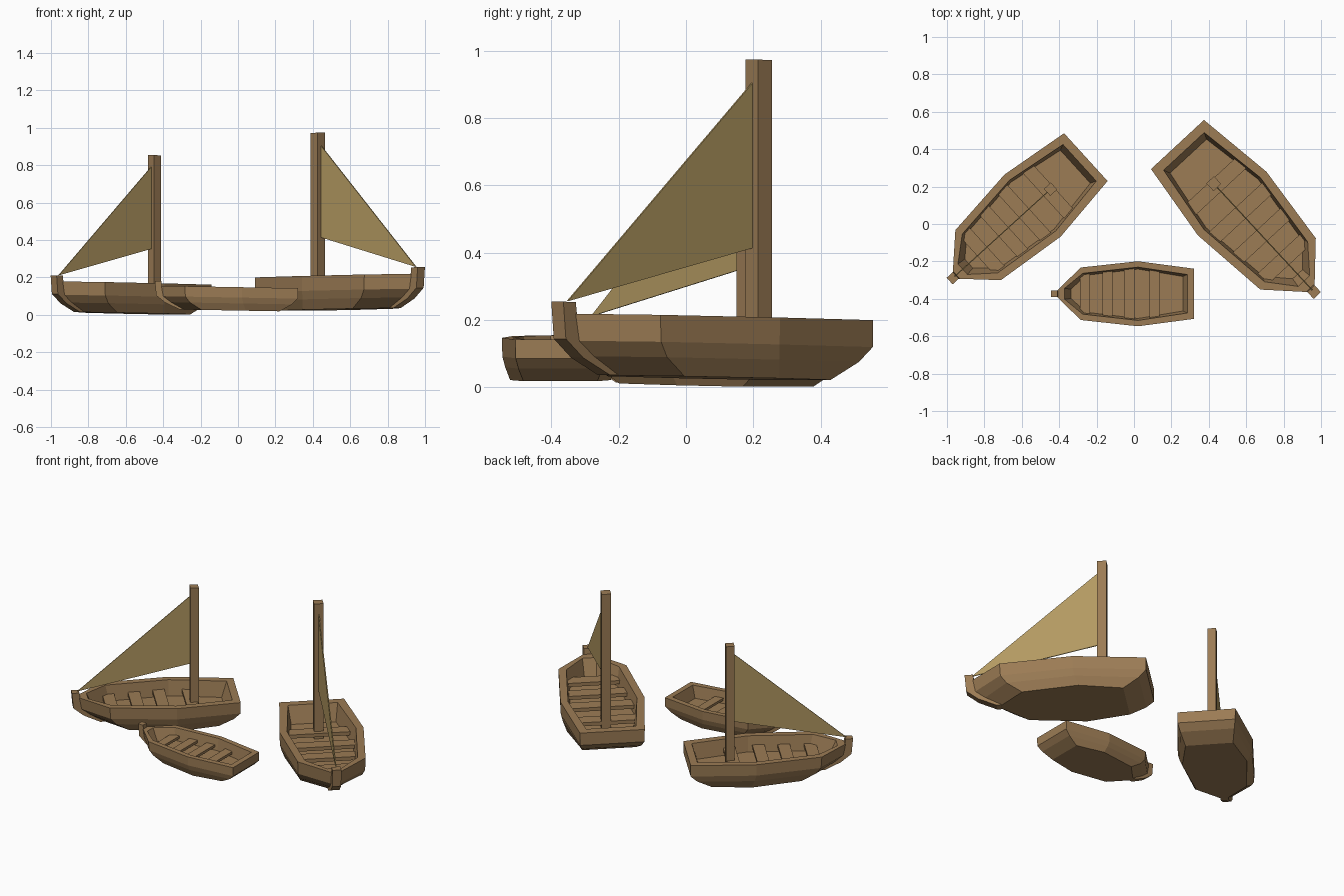
import bpy, bmesh, math
from mathutils import Matrix

if "Cube" in bpy.data.objects:
    bpy.data.objects.remove(bpy.data.objects["Cube"])


def material(name, col):
    m = bpy.data.materials.new(name)
    m.diffuse_color = (*col, 1)
    m.use_nodes = True
    m.node_tree.nodes["Principled BSDF"].inputs["Base Color"].default_value = m.diffuse_color
    return m


WOOD = material("wood", (0.33, 0.20, 0.09))
CLOTH = material("cloth", (0.45, 0.32, 0.12))

# Boat frame: u runs from stern to bow, v across, z up
STATION_U = (0, 0.43, 0.87, 1.055)
STATION_HALF = (0.193, 0.25, 0.202, 0.022)


def add_object(name, bm, matrix, mat):
    bmesh.ops.recalc_face_normals(bm, faces=bm.faces[:])
    me = bpy.data.meshes.new(name)
    bm.to_mesh(me)
    bm.free()
    me.transform(matrix)
    me.materials.append(mat)
    bpy.context.collection.objects.link(bpy.data.objects.new(name, me))


def loft(rings):
    """Skin closed rings and cap both ends."""
    bm = bmesh.new()
    rows = [[bm.verts.new(p) for p in ring] for ring in rings]
    n = len(rows[0])
    for a, b in zip(rows, rows[1:]):
        for i in range(n):
            j = (i + 1) % n
            bm.faces.new((a[i], a[j], b[j], b[i]))
    bm.faces.new(rows[0][::-1])
    bm.faces.new(rows[-1])
    return bm


def outline(z, shifts, shrink, bow_half=None):
    """Deck outline at height z, stations shifted along u and narrowed."""
    us = [u + s for u, s in zip(STATION_U, shifts)]
    hs = [h - shrink for h in STATION_HALF[:3]] + [bow_half or STATION_HALF[3]]
    pts = list(zip(us, hs))
    return [(u, h, z) for u, h in pts] + [(u, -h, z) for u, h in pts[::-1]]


def box(u0, u1, half, z0, z1):
    return loft([[(u0, half, z), (u1, half, z), (u1, -half, z), (u0, -half, z)]
                 for z in (z0, z1)])


def slab(profile, half):
    """Side profile in u,z given a thickness across the boat."""
    return loft([[(u, v, z) for u, z in profile] for v in (-half, half)])


def half_width(u):
    for i in range(3):
        if u <= STATION_U[i + 1]:
            t = (u - STATION_U[i]) / (STATION_U[i + 1] - STATION_U[i])
            return STATION_HALF[i] * (1 - t) + STATION_HALF[i + 1] * t


def boat(prefix, x, y, z, heading, scale, rigged):
    rise = Matrix.Identity(4)
    rise[2][0] = 0.018          # slight rise towards the bow
    m = (Matrix.Translation((x, y, z)) @ Matrix.Rotation(math.radians(heading), 4, 'Z')
         @ Matrix.Scale(scale, 4) @ rise)

    # Hull: bottom up to the rim, then down inside to the floor
    add_object(prefix + "_hull", loft([
        outline(0, (0.14, -0.03, -0.13, -0.175), 0.035),
        outline(0.055, (0.045, -0.01, -0.04, -0.075), 0.014),
        outline(0.10, (0, 0, -0.005, -0.015), 0.002),
        outline(0.18, (0, 0, 0, 0), 0),
        outline(0.18, (0.05, 0, -0.015, -0.06), 0.045, 0.042),
        outline(0.07, (0.085, 0, -0.04, -0.11), 0.06, 0.036)]), m, WOOD)

    # Curved bow post
    add_object(prefix + "_bow_post", slab(
        [(1.10, 0.215), (1.09, 0.105), (1.02, 0.05), (0.91, 0), (0.86, 0.003),
         (0.97, 0.06), (1.035, 0.105), (1.05, 0.215)], 0.0265), m, WOOD)

    # Benches
    for i, u in enumerate((0.303, 0.498, 0.664, 0.837)):
        half = min(half_width(u - 0.04), half_width(u + 0.04)) - 0.03
        add_object(f"{prefix}_bench_{i + 1}",
                   box(u - 0.04, u + 0.04, half, 0.095, 0.118), m, WOOD)

    # Mast and triangular sail
    if rigged:
        add_object(prefix + "_mast", box(0.257, 0.313, 0.028, 0.06, 0.948), m, WOOD)
        add_object(prefix + "_sail", slab(
            [(0.305, 0.885), (0.305, 0.39), (1.06, 0.217)], 0.003), m, CLOTH)


boat("large_boat", 0.2325, 0.425, 0.02, -47.2, 1.0, True)
boat("medium_boat", -0.2575, 0.3575, 0.0, 222.3, 0.895, True)
boat("small_boat", 0.32, -0.373, 0.017, 180, 0.695, False)
